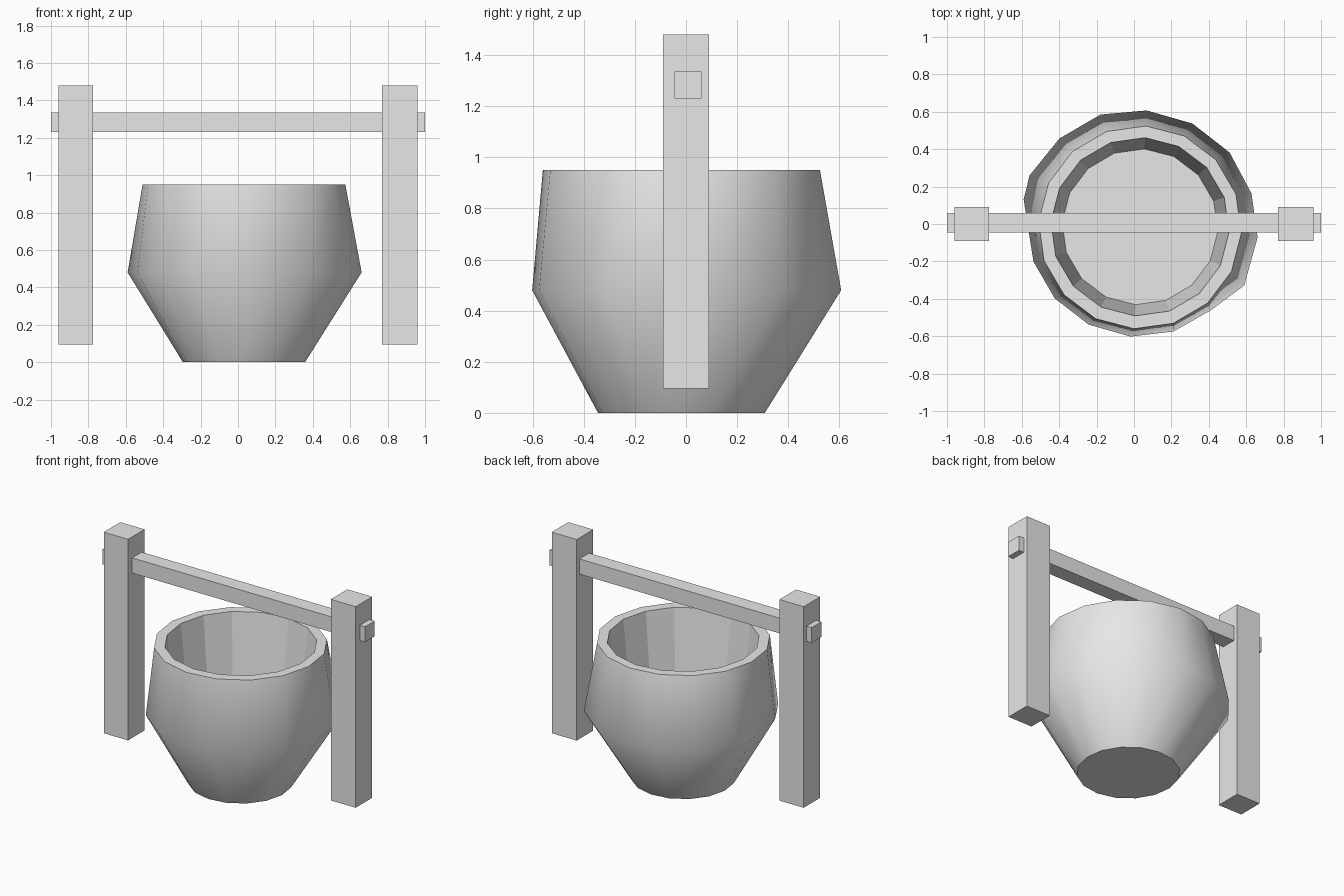
import bpy, bmesh, math

if "Cube" in bpy.data.objects:
    bpy.data.objects.remove(bpy.data.objects["Cube"])

grey = bpy.data.materials.new("light grey")
grey.diffuse_color = (0.8, 0.8, 0.8, 1)
grey.use_nodes = True
grey.node_tree.nodes["Principled BSDF"].inputs["Base Color"].default_value = grey.diffuse_color


def finish(name, bm):
    bmesh.ops.recalc_face_normals(bm, faces=bm.faces[:])
    me = bpy.data.meshes.new(name)
    bm.to_mesh(me)
    bm.free()
    me.materials.append(grey)
    ob = bpy.data.objects.new(name, me)
    bpy.context.collection.objects.link(ob)
    return ob


def box(name, lo, hi):
    bm = bmesh.new()
    bmesh.ops.create_cube(bm, size=1)
    for v in bm.verts:
        v.co = [(a + b) / 2 + c * (b - a) for a, b, c in zip(lo, hi, v.co)]
    return finish(name, bm)


# two posts and the crossbar through them
for name, x0, x1 in (("left_post", -0.96, -0.775), ("right_post", 0.77, 0.96)):
    box(name, (x0, -0.09, 0.095), (x1, 0.09, 1.48))
box("crossbar", (-1, -0.045, 1.23), (1, 0.06, 1.335))

# tub: rings of 16 points, the widest one slightly hand-shaped
SIDES = 16
belly = [(15.3, .618), (38.6, .613), (62.4, .606), (86.7, .608), (109.8, .622),
         (133.3, .628), (156.2, .645), (168, .636), (199.4, .604), (221, .605),
         (243, .604), (265.2, .604), (287.3, .602), (309.2, .597), (329.5, .647),
         (353.5, .633)]


def even(r):
    return [(19.2 + 22.5 * i, r) for i in range(SIDES)]


levels = [(even(0.327), -0.018, 0.0), (belly, 0.0, 0.48), (even(0.543), -0.018, 0.95),
          (even(0.477), -0.015, 0.95), (even(0.417), -0.015, 0.40)]
bm = bmesh.new()
rings = []
for pts, cy, z in levels:
    rings.append([bm.verts.new((0.032 + r * math.cos(math.radians(a)),
                                cy + r * math.sin(math.radians(a)), z)) for a, r in pts])
for k in range(len(rings) - 1):
    for i in range(SIDES):
        j = (i + 1) % SIDES
        f = bm.faces.new((rings[k][i], rings[k][j], rings[k + 1][j], rings[k + 1][i]))
        f.smooth = k < 2          # smooth outside, flat rim and inside
bm.faces.new(rings[0])            # underside
bm.faces.new(rings[-1])           # inner floor
for ring in (rings[0], rings[2]):  # keep base and rim edges crisp
    for i in range(SIDES):
        bm.edges.get((ring[i], ring[(i + 1) % SIDES])).smooth = False
finish("tub", bm)
